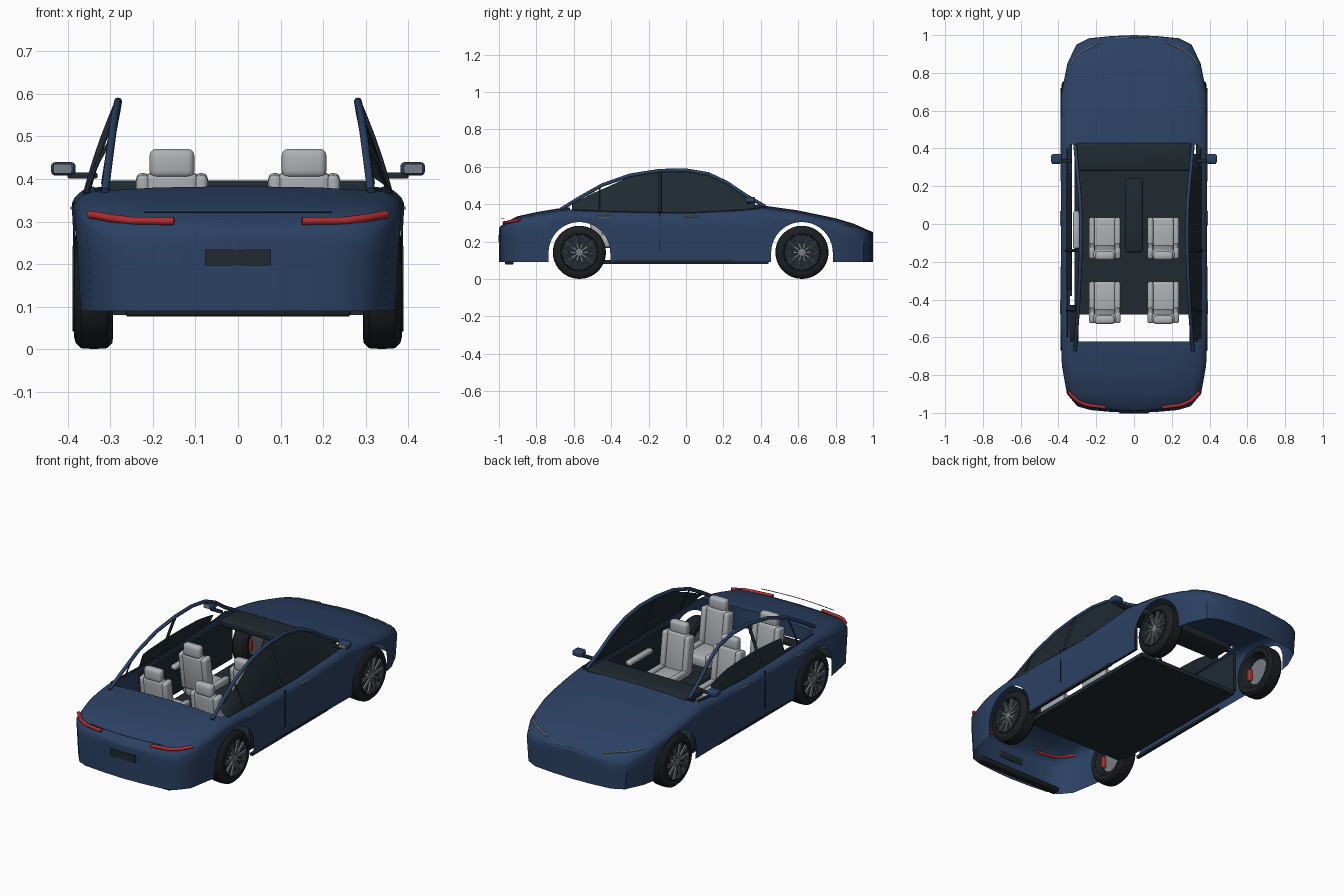
import bpy, bmesh, math
from mathutils import Vector, Matrix

if "Cube" in bpy.data.objects:
    bpy.data.objects.remove(bpy.data.objects["Cube"])


def material(name, col):
    m = bpy.data.materials.new(name)
    m.diffuse_color = (*col, 1)
    m.use_nodes = True
    m.node_tree.nodes["Principled BSDF"].inputs["Base Color"].default_value = m.diffuse_color
    return m


BLUE = material("body blue", (0.024, 0.053, 0.124))
DARK = material("dark trim", (0.014, 0.023, 0.031))
TYRE = material("tyre black", (0.011, 0.014, 0.016))
SEAT = material("seat grey", (0.42, 0.44, 0.46))
METAL = material("metal grey", (0.18, 0.205, 0.23))
RED = material("lamp red", (0.42, 0.025, 0.03))


def finish(name, bm, mat, angle=35):
    bmesh.ops.recalc_face_normals(bm, faces=bm.faces)
    me = bpy.data.meshes.new(name)
    bm.to_mesh(me)
    bm.free()
    ob = bpy.data.objects.new(name, me)
    bpy.context.collection.objects.link(ob)
    me.materials.append(mat)
    bpy.ops.object.select_all(action='DESELECT')
    ob.select_set(True)
    bpy.context.view_layer.objects.active = ob
    bpy.ops.object.shade_smooth_by_angle(angle=math.radians(angle))
    return ob


def box(name, c, s, mat, bevel=0.0, rot=None):
    bm = bmesh.new()
    bmesh.ops.create_cube(bm, size=1)
    bmesh.ops.scale(bm, vec=s, verts=bm.verts)
    if bevel:
        bmesh.ops.bevel(bm, geom=bm.edges[:], offset=bevel, segments=3,
                        profile=0.5, affect='EDGES')
    if rot:
        bmesh.ops.rotate(bm, matrix=Matrix.Rotation(rot[0], 3, rot[1]), verts=bm.verts)
    bmesh.ops.translate(bm, vec=c, verts=bm.verts)
    return finish(name, bm, mat)


def tube(name, pts, r, mat):
    cu = bpy.data.curves.new(name, 'CURVE')
    cu.dimensions = '3D'
    cu.bevel_depth = r
    cu.bevel_resolution = 2
    cu.use_fill_caps = True
    sp = cu.splines.new('POLY')
    sp.points.add(len(pts) - 1)
    for p, q in zip(sp.points, pts):
        p.co = (*q, 1)
    ob = bpy.data.objects.new(name, cu)
    cu.materials.append(mat)
    bpy.context.collection.objects.link(ob)


def interp(table, y):
    for (a, va), (b, vb) in zip(table, table[1:]):
        if y <= b:
            return va + (vb - va) * max(0, (y - a) / (b - a))
    return table[-1][1]


def grid(name, rows, mat, skip=lambda i, j: False):
    bm = bmesh.new()
    vs = [[bm.verts.new(p) for p in r] for r in rows]
    for i in range(len(vs) - 1):
        for j in range(len(vs[0]) - 1):
            if not skip(i, j):
                bm.faces.new((vs[i][j], vs[i + 1][j], vs[i + 1][j + 1], vs[i][j + 1]))
    bmesh.ops.remove_doubles(bm, verts=bm.verts, dist=0.0001)
    bmesh.ops.delete(bm, geom=[v for v in bm.verts if not v.link_faces], context='VERTS')
    return finish(name, bm, mat)


# Body shell: plan width, crown height and wheel arches along y
WIDTH = [(-1, 0), (-0.995, 0.12), (-0.985, 0.23), (-0.965, 0.30), (-0.9, 0.355), (-0.75, 0.382),
         (-0.5, 0.39), (0, 0.386), (0.5, 0.39), (0.7, 0.383), (0.85, 0.353), (0.95, 0.305),
         (0.983, 0.24), (0.995, 0.12), (1, 0)]
CROWN = [(-1, 0.275), (-0.985, 0.288), (-0.965, 0.303), (-0.93, 0.322), (-0.9, 0.336), (-0.8, 0.358),
         (-0.68, 0.378), (-0.6, 0.385), (-0.4, 0.377), (0, 0.37), (0.3, 0.385), (0.4, 0.395),
         (0.6, 0.367), (0.8, 0.325), (0.9, 0.295), (1, 0.25)]
AXLES = (-0.57, 0.62)
ARCH = 0.165


def sill(y):
    for a in AXLES:
        if abs(y - a) <= ARCH + 1e-6:
            return 0.14 + math.sqrt(max(0, ARCH ** 2 - (y - a) ** 2))
    return 0.09


ys = [y for y, _ in WIDTH] + [y for y, _ in CROWN] + [-0.3, -0.14, 0.15, 0.3]
ys = [y for y in ys if all(abs(y - a) > ARCH for a in AXLES)]
for a in AXLES:
    ys += [a - ARCH - 0.001, a + ARCH + 0.001]
    ys += [a - ARCH * math.cos(math.pi * k / 20) for k in range(21)]
ys += [-0.62, 0.42]
ys = sorted(set(round(y, 4) for y in ys))

# Shoulder profile: share of the half width and drop below the crown
SHOULDER = [(0, 0), (0.5, 0.003), (0.87, 0.012), (0.94, 0.022), (0.985, 0.038), (1, 0.05)]


def section(y):
    w, zt, zb = interp(WIDTH, y), interp(CROWN, y), sill(y)
    zs = zt - 0.05
    half = [(0.965 + 0.035 * min(1, (zb + (zs - zb) * t - 0.09) / (zs - 0.09)),
             zb + (zs - zb) * t) for t in (0, 0.35, 0.7, 1)]
    half += [(f, zt - d) for f, d in SHOULDER[4::-1]]
    left = [(-f * w, y, z) for f, z in half]
    return left + [(-x, y, z) for x, y, z in left[-2::-1]]


def on_body(x, y):
    return (x, y, interp(CROWN, y) - interp(SHOULDER, min(1, abs(x) / interp(WIDTH, y))) + 0.001)


grid("body_shell", [section(y) for y in ys], BLUE,
     lambda i, j: 6 <= j <= 9 and ys[i] >= -0.621 and ys[i + 1] <= 0.421)

# Roof rails, pillars and side glass
RAIL = [(-0.67, 0.372), (-0.58, 0.428), (-0.45, 0.502), (-0.3, 0.555), (-0.14, 0.58), (0.0, 0.582),
        (0.12, 0.562), (0.22, 0.515), (0.32, 0.447), (0.42, 0.39)]
RAILX = [(-0.67, 0.312), (-0.4, 0.292), (-0.1, 0.28), (0.1, 0.283), (0.42, 0.312)]


def glass_point(s, y, t, off=0.0):
    xt, zt = interp(RAILX, y), interp(RAIL, y)
    zb = interp(CROWN, y) - 0.014
    return (s * (0.358 + (xt - 0.358) * t + off + 0.005 * math.sin(math.pi * t)), y, zb + (zt - zb) * t)


for s, side in ((-1, "left"), (1, "right")):
    tube(side + "_roof_rail", [(s * interp(RAILX, y), y, z) for y, z in RAIL], 0.0095, BLUE)
    tube(side + "_centre_pillar", [glass_point(s, -0.14, t / 5) for t in range(6)], 0.008, DARK)
    tube(side + "_rear_pillar", [glass_point(s, -0.46, t / 5) for t in range(6)], 0.004, DARK)
    tube(side + "_belt_trim", [glass_point(s, -0.6 + 0.1 * k, 0, -0.004) for k in range(11)], 0.004, DARK)
    # left pane is wound part way down, right pane leaves a slit behind the rear rail
    y0, y1, top = (-0.61, 0.37, 0.97) if s > 0 else (-0.35, 0.27, 0.42)
    rows = []
    for k in range(25):
        y = y0 + (y1 - y0) * k / 24
        reach = min(top, 0.84 + max(0, y + 0.45) * 0.9)
        rows.append([glass_point(s, y, reach * t / 5) for t in range(6)])
    grid(side + "_side_glass", rows, DARK)
    box(side + "_door_panel", (s * 0.336, 0.02, 0.235), (0.014, 0.80, 0.23), DARK)
    box(side + "_door_armrest", (s * 0.305, -0.03, 0.285), (0.034, 0.2, 0.026), SEAT, 0.01)
    box(side + "_sill_strip", (s * 0.368, -0.08, 0.096), (0.016, 0.66, 0.014), DARK)
    box(side + "_door_seam", (s * 0.385, -0.14, 0.25), (0.005, 0.004, 0.2), DARK)
    for y in (-0.44, 0.03):
        box(side + "_door_handle", (s * 0.388, y, 0.332), (0.01, 0.075, 0.008), METAL, 0.002)
    # Mirrors
    box(side + "_mirror_stalk", (s * 0.365, 0.335, 0.408), (0.07, 0.02, 0.014), DARK, 0.004)
    box(side + "_mirror", (s * 0.41, 0.345, 0.424), (0.058, 0.05, 0.032), BLUE, 0.011)
    box(side + "_mirror_face", (s * 0.412, 0.319, 0.424), (0.042, 0.004, 0.022), METAL)
    # Lamps
    tube(side + "_tail_lamp", [(s * x, y, z) for x, y, z in
         ((0.15, -0.972, 0.301), (0.25, -0.958, 0.302), (0.298, -0.938, 0.308), (0.348, -0.89, 0.317))],
         0.0095, RED)
    tube(side + "_head_lamp", [on_body(s * x, y) for x, y in
         ((0.17, 0.962), (0.22, 0.94), (0.27, 0.915), (0.31, 0.885), (0.335, 0.845))], 0.0045, METAL)

# Tail and nose details
tube("boot_seam", [(-0.22 + 0.044 * k, -0.972 - 0.016 * math.sin(math.pi * k / 10), 0.322)
                   for k in range(11)], 0.0018, DARK)
box("rear_plate", (0, -0.999, 0.216), (0.154, 0.008, 0.038), DARK)
box("rear_valance", (0, -0.945, 0.091), (0.53, 0.045, 0.028), TYRE, 0.008)
tube("bonnet_seam", [on_body(-0.1 + 0.02 * k, 0.988) for k in range(11)], 0.002, METAL)

# Cabin floor, console and dash
box("floor", (0, -0.02, 0.092), (0.63, 0.92, 0.022), DARK)
box("console", (0, 0.045, 0.17), (0.095, 0.39, 0.13), DARK, 0.012)
box("dash", (0, 0.355, 0.376), (0.61, 0.15, 0.042), DARK, 0.012)

# Four seats
for x in (-0.155, 0.155):
    for y, row in ((0.0, "front"), (-0.34, "rear")):
        lean = (math.radians(8), 'X')
        box(row + "_seat_cushion", (x, y - 0.06, 0.195), (0.125, 0.19, 0.06), SEAT, 0.016)
        box(row + "_seat_back", (x, y - 0.15, 0.312), (0.125, 0.05, 0.21), SEAT, 0.018, lean)
        for d in (-0.068, 0.068):
            box(row + "_seat_bolster", (x + d, y - 0.055, 0.205), (0.03, 0.18, 0.07), SEAT, 0.012)
            box(row + "_back_bolster", (x + d, y - 0.143, 0.31), (0.032, 0.06, 0.205), SEAT, 0.013, lean)
        for d in (-0.025, 0.025):
            tube(row + "_headrest_post", [(x + d, y - 0.165, 0.39), (x + d, y - 0.168, 0.43)], 0.004, METAL)
        box(row + "_headrest", (x, y - 0.168, 0.437), (0.105, 0.045, 0.068), SEAT, 0.016)


def lathe(name, profile, centre, mat, n=40):
    rows = [[(centre[0] + x, centre[1] + r * math.cos(a), centre[2] + r * math.sin(a)) for x, r in profile]
            for a in [math.tau * k / n for k in range(n + 1)]]
    return grid(name, rows, mat)


# Wheels: tyre, rim, paired spokes, brake disc and caliper
for ay in AXLES:
    for s in (-1, 1):
        c = (s * 0.338, ay, 0.143)
        lathe("tyre", [(s * x, r) for x, r in
              ((-0.04, 0.1), (-0.045, 0.112), (-0.043, 0.128), (-0.03, 0.14), (0, 0.142),
               (0.03, 0.14), (0.043, 0.128), (0.047, 0.112), (0.046, 0.1))], c, TYRE)
        lathe("rim_barrel", [(s * -0.04, 0.1), (s * -0.03, 0.096), (s * 0.03, 0.096), (s * 0.046, 0.1)], c, DARK)
        lathe("rim_ring", [(s * 0.044, 0.102), (s * 0.051, 0.1), (s * 0.051, 0.096), (s * 0.044, 0.094)], c, DARK)
        lathe("rim_backing", [(s * 0.02, 0.096), (s * 0.02, 0)], c, DARK)
        lathe("brake_disc", [(s * -0.012, 0), (s * -0.012, 0.072), (s * -0.004, 0.072), (s * -0.004, 0)], c, METAL)
        lathe("hub", [(s * 0.02, 0.022), (s * 0.046, 0.02), (s * 0.05, 0)], c, METAL, 20)
        for k in range(10):
            for d in (-0.075, 0.075):
                a = math.tau * k / 10 + d
                p = Vector(c) + Vector((s * 0.043, 0.056 * math.cos(a), 0.056 * math.sin(a)))
                box("spoke", p, (0.01, 0.08, 0.006), METAL, 0, (a, 'X'))
        box("brake_caliper", (s * 0.326, ay - 0.058, 0.143), (0.034, 0.026, 0.066), RED, 0.005)
